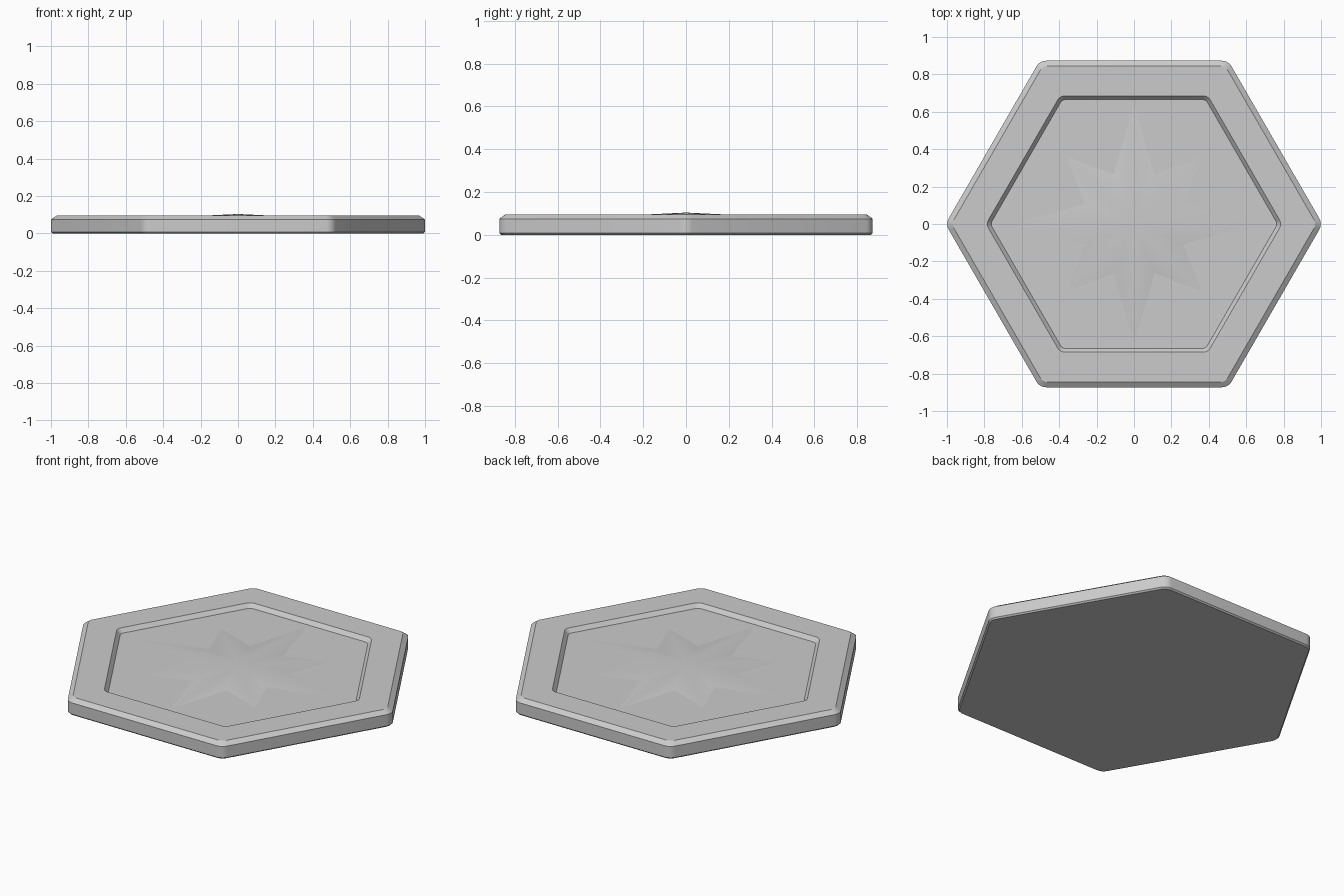
import bpy
import bmesh
from math import cos, sin, pi, radians

cube = bpy.data.objects.get("Cube")
if cube:
    bpy.data.objects.remove(cube, do_unlink=True)

stone = bpy.data.materials.new("grey stone")
stone.use_nodes = True
color = (0.6, 0.6, 0.6, 1)
stone.diffuse_color = color
stone.node_tree.nodes["Principled BSDF"].inputs["Base Color"].default_value = color

FLOOR = 0.072


def hex_ring(bm, apothem, radius, z, steps=6):
    """Ring of a hexagon with rounded corners, corners on the x axis."""
    reach = (apothem - radius) / cos(pi / 6)
    ring = []
    for k in range(6):
        mid = k * pi / 3
        for i in range(steps + 1):
            a = mid + (i / steps - 0.5) * pi / 3
            ring.append(bm.verts.new((reach * cos(mid) + radius * cos(a),
                                      reach * sin(mid) + radius * sin(a), z)))
    return ring


def finish(bm, name, angle):
    bmesh.ops.recalc_face_normals(bm, faces=bm.faces)
    mesh = bpy.data.meshes.new(name)
    bm.to_mesh(mesh)
    bm.free()
    mesh.materials.append(stone)
    obj = bpy.data.objects.new(name, mesh)
    bpy.context.collection.objects.link(obj)
    bpy.ops.object.select_all(action='DESELECT')
    obj.select_set(True)
    bpy.context.view_layer.objects.active = obj
    bpy.ops.object.shade_smooth_by_angle(angle=radians(angle))


# Tile body: rings from the underside up over the rim and down into the recess
bm = bmesh.new()
profile = [(0.865, 0.055, 0), (0.873, 0.06, 0.008), (0.873, 0.06, 0.075),
           (0.845, 0.045, 0.095), (0.685, 0.045, 0.095), (0.665, 0.03, FLOOR)]
rings = [hex_ring(bm, *p) for p in profile]
for low, high in zip(rings, rings[1:]):
    for i in range(len(low)):
        j = (i + 1) % len(low)
        bm.faces.new((low[i], low[j], high[j], high[i]))
bm.faces.new(rings[0])
bm.faces.new(rings[-1])
finish(bm, "hexagonal_tile", 30)

# Eight-pointed star: long points on the axes, short ones between, valleys at the floor
bm = bmesh.new()
peak = bm.verts.new((0, 0, 0.104))
outline = []
for k in range(16):
    r = 0.285 if k % 2 else (0.64 if k % 4 == 0 else 0.51)
    a = k * pi / 8
    outline.append(bm.verts.new((r * cos(a), r * sin(a), FLOOR + 0.0005)))
for k in range(16):
    bm.faces.new((peak, outline[k], outline[(k + 1) % 16]))
finish(bm, "star_relief", 40)
